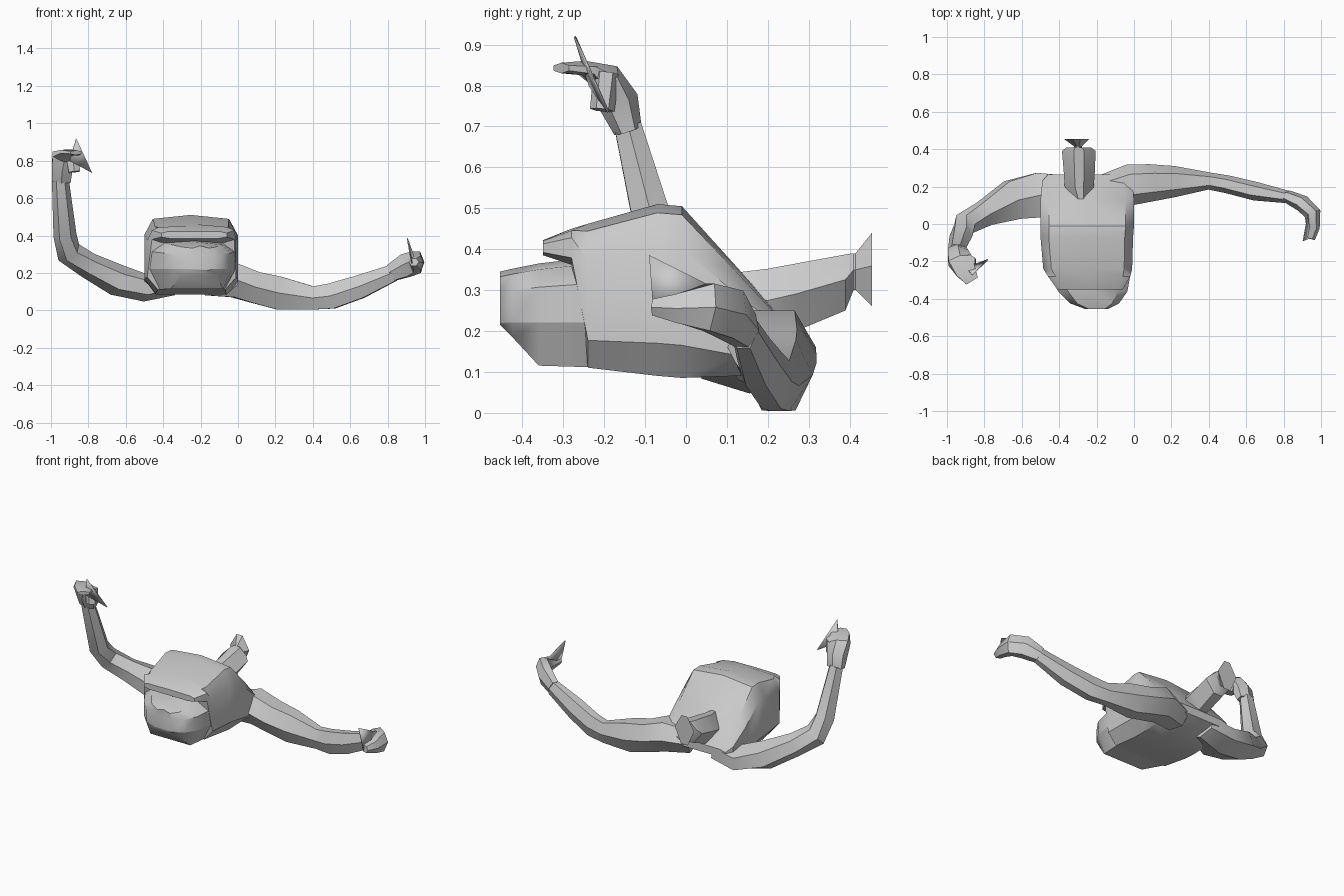
import bpy, bmesh, math
from mathutils import Vector

cube = bpy.data.objects.get("Cube")
if cube:
    bpy.data.objects.remove(cube)

grey = bpy.data.materials.new("plain_grey")
grey.use_nodes = True
COLOUR = (0.6, 0.6, 0.6, 1)
grey.diffuse_color = COLOUR
grey.node_tree.nodes["Principled BSDF"].inputs["Base Color"].default_value = COLOUR

TORSO = [(1, .5), (.82, .9), (0, 1), (-.82, .9), (-1, .5), (-1, -.62), (-.76, -1), (0, -1), (.76, -1), (1, -.62)]
SNOUT = [(1, -1), (1, .2), (.72, .8), (0, 1), (-.72, .8), (-1, .2), (-1, -1)]
CHIN = [(1, 1), (-1, 1), (-.75, -1), (.75, -1)]
ROOF = [(1, .1), (.3, 1), (-.3, 1), (-1, .1), (-.35, -1), (.35, -1)]
HEX = [(math.cos(k * math.pi / 3), math.sin(k * math.pi / 3) / .866) for k in range(6)]


def finish(name, bm, angle=32):
    bmesh.ops.recalc_face_normals(bm, faces=bm.faces)
    mesh = bpy.data.meshes.new(name)
    bm.to_mesh(mesh)
    bm.free()
    mesh.materials.append(grey)
    ob = bpy.data.objects.new(name, mesh)
    bpy.context.collection.objects.link(ob)
    bpy.ops.object.select_all(action='DESELECT')
    ob.select_set(True)
    bpy.context.view_layer.objects.active = ob
    bpy.ops.object.shade_smooth_by_angle(angle=math.radians(angle))
    return ob


def skin(name, rings):
    """Join rings of points into a closed tube."""
    bm = bmesh.new()
    loops = [[bm.verts.new(p) for p in ring] for ring in rings]
    n = len(loops[0])
    for a, b in zip(loops, loops[1:]):
        for i in range(n):
            j = (i + 1) % n
            bm.faces.new((a[i], a[j], b[j], b[i]))
    bm.faces.new(loops[0])
    bm.faces.new(loops[-1])
    return finish(name, bm)


def front_to_back(name, section, stations):
    """Stations are y, left x, right x, bottom z, top z."""
    skin(name, [[((x0 + x1) / 2 + u * (x1 - x0) / 2, y, (z0 + z1) / 2 + v * (z1 - z0) / 2)
                 for u, v in section] for y, x0, x1, z0, z1 in stations])


def limb(name, ref, stations):
    """Stations are x, y, z and two half widths, swept along the path."""
    pts = [Vector(s[:3]) for s in stations]
    rings = []
    for i, (p, s) in enumerate(zip(pts, stations)):
        t = (pts[min(i + 1, len(pts) - 1)] - pts[max(i - 1, 0)]).normalized()
        u = t.cross(Vector(ref)).normalized()
        v = u.cross(t)
        rings.append([p + u * c * s[3] + v * d * s[4] for c, d in HEX])
    skin(name, rings)


def plate(name, points):
    bm = bmesh.new()
    bm.faces.new([bm.verts.new(p) for p in points])
    ob = finish(name, bm)
    mod = ob.modifiers.new("thickness", 'SOLIDIFY')
    mod.thickness = .006
    mod.offset = 0


# Torso with overhanging brow, then the snout and sloping chin beneath it
front_to_back("torso", TORSO, [
    (-.35, -.41, -.06, .385, .422), (-.28, -.46, -.02, .362, .45),
    (-.24, -.485, -.01, .11, .462), (-.07, -.5, -.005, .09, .51),
    (-.01, -.5, 0, .085, .505), (.13, -.5, 0, .09, .35),
    (.23, -.49, -.01, .125, .235), (.265, -.46, -.02, .14, .19)])
front_to_back("snout", SNOUT, [
    (-.455, -.26, -.14, .22, .345), (-.425, -.34, -.08, .22, .352),
    (-.36, -.405, -.035, .22, .365), (-.23, -.483, -.012, .22, .38),
    (-.15, -.47, -.025, .22, .38)])
front_to_back("chin", CHIN, [
    (-.455, -.26, -.14, .215, .22), (-.425, -.34, -.08, .185, .22),
    (-.36, -.405, -.035, .115, .22), (-.23, -.483, -.012, .111, .22),
    (-.15, -.47, -.025, .11, .22)])

# Ridged tail with a pinched, flared end
front_to_back("tail", ROOF, [
    (.1, -.31, -.25, .25, .34), (.2, -.37, -.215, .18, .352),
    (.27, -.375, -.21, .2, .365), (.39, -.385, -.205, .25, .387), (.41, -.36, -.23, .3, .39)])
front_to_back("tail_fin", ROOF, [
    (.4, -.33, -.27, .3, .385), (.415, -.32, -.28, .3, .39), (.455, -.375, -.24, .26, .44)])

# Outstretched left arm
limb("left_arm", (0, 0, 1), [
    (-.17, .17, .15, .09, .07), (-.02, .21, .16, .11, .09), (.09, .22, .123, .1, .084),
    (.22, .227, .092, .083, .088), (.4, .23, .066, .046, .062), (.5, .212, .076, .048, .068),
    (.65, .175, .125, .05, .062), (.83, .143, .2, .033, .045)])
limb("left_hand", (0, 0, 1), [
    (.82, .147, .2, .035, .045), (.9, .11, .24, .045, .062),
    (.955, .055, .258, .045, .058), (.957, -.02, .255, .036, .036), (.94, -.078, .258, .028, .02)])
plate("left_thumb", [(.905, -.09, .385), (.93, .05, .315), (.93, -.08, .25)])

# Raised right arm
limb("right_arm", (0, 1, 0), [
    (-.35, .18, .15, .07, .08), (-.5, .155, .122, .075, .12), (-.65, .128, .163, .085, .105),
    (-.8, .055, .24, .07, .065), (-.905, 0, .31, .07, .055),
    (-.925, -.065, .4, .062, .052), (-.95, -.142, .7, .045, .033)])
limb("right_hand", (1, 0, 0), [
    (-.945, -.142, .69, .035, .05), (-.94, -.165, .76, .05, .055),
    (-.93, -.195, .82, .038, .065), (-.9, -.25, .843, .018, .055), (-.865, -.305, .843, .013, .035)])
limb("right_curled_finger", (1, 0, 0), [
    (-.885, -.195, .83, .032, .035), (-.875, -.205, .74, .03, .03)])
plate("right_thumb", [(-.9, -.235, .8), (-.865, -.272, .92), (-.78, -.19, .735)])
